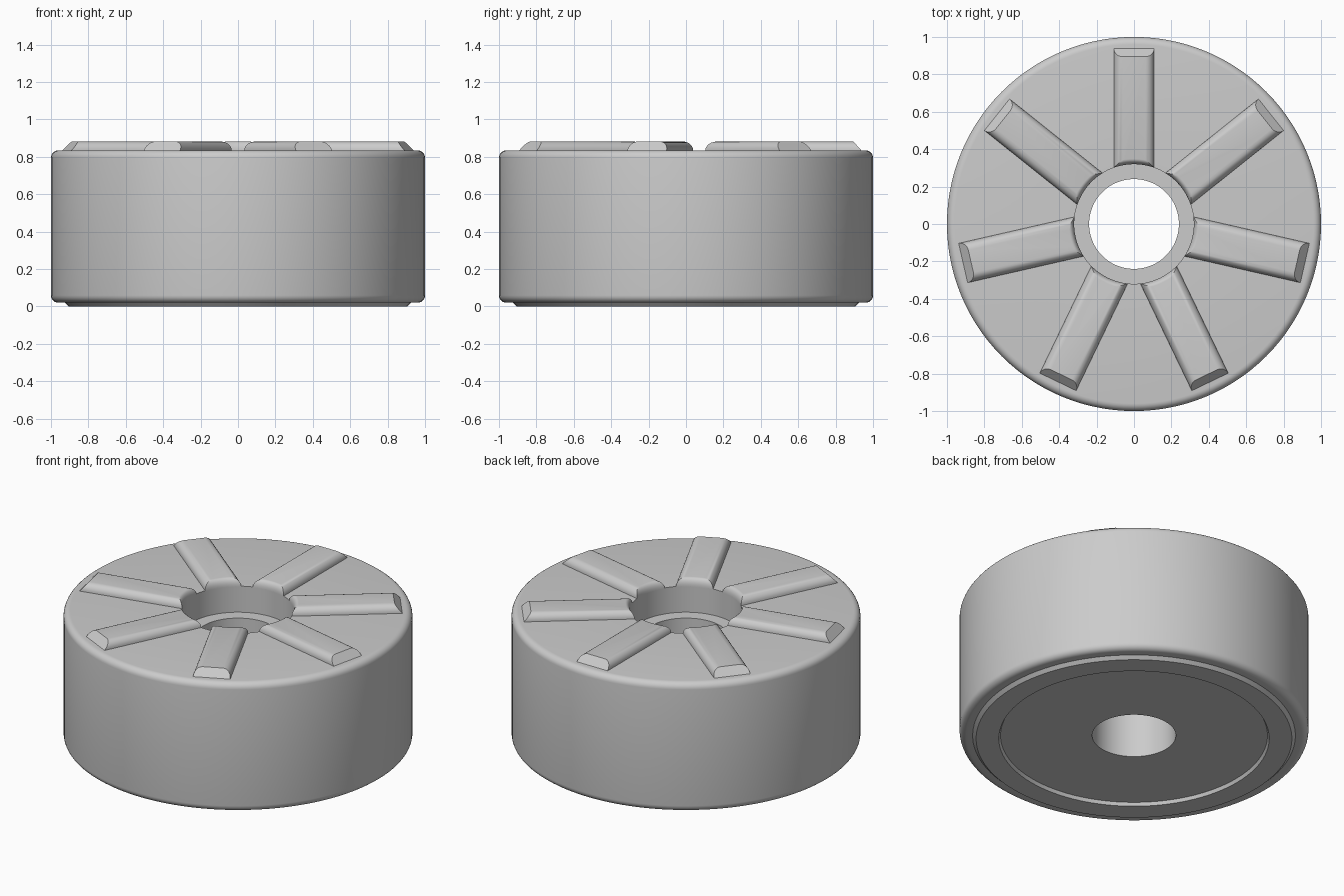
import bpy, bmesh, math
from mathutils import Matrix

cube = bpy.data.objects.get("Cube")
if cube:
    bpy.data.objects.remove(cube, do_unlink=True)

grey = bpy.data.materials.new("light_grey")
grey.use_nodes = True
grey.diffuse_color = (0.6, 0.6, 0.6, 1)
grey.node_tree.nodes["Principled BSDF"].inputs["Base Color"].default_value = (0.6, 0.6, 0.6, 1)

TOP, RIB_TOP = 0.835, 0.882
BORE, POCKET = 0.24, 0.32


def finish(bm, name):
    bmesh.ops.recalc_face_normals(bm, faces=bm.faces)
    mesh = bpy.data.meshes.new(name)
    bm.to_mesh(mesh)
    bm.free()
    mesh.materials.append(grey)
    obj = bpy.data.objects.new(name, mesh)
    bpy.context.collection.objects.link(obj)
    bpy.ops.object.select_all(action='DESELECT')
    obj.select_set(True)
    bpy.context.view_layer.objects.active = obj
    bpy.ops.object.shade_smooth_by_angle(angle=math.radians(30))
    return obj


def arc(cx, cz, r, start, end, steps=6):
    angles = [math.radians(start + (end - start) * i / steps) for i in range(steps + 1)]
    return [(cx + r * math.cos(a), cz + r * math.sin(a)) for a in angles]


# Ring body: stepped bore, rounded rims, raised foot ring underneath
fillet = 0.04
profile = [(BORE, 0.02), (0.765, 0.02), (0.775, 0), (0.905, 0), (0.925, 0.02)]
profile += arc(1 - fillet, 0.02 + fillet, fillet, -90, 0)
profile += arc(1 - fillet, TOP - fillet, fillet, 0, 90)
profile += [(POCKET, TOP), (POCKET, 0.67), (BORE, 0.67)]

SEGMENTS = 112
bm = bmesh.new()
rings = []
for i in range(SEGMENTS):
    a = math.tau * i / SEGMENTS
    rings.append([bm.verts.new((r * math.cos(a), r * math.sin(a), z)) for r, z in profile])
for i in range(SEGMENTS):
    here, after = rings[i], rings[(i + 1) % SEGMENTS]
    for j in range(len(profile)):
        k = (j + 1) % len(profile)
        bm.faces.new((here[j], after[j], after[k], here[k]))
finish(bm, "ring_body")


# Radial ribs: rounded sides, bevelled outer end, inner end following the pocket
def rib_outline(inset, height):
    half = 0.108 - inset
    inner = POCKET + inset * 0.6
    outer = 0.937 - 0.9 * height
    xs = [half * (1 - i / 4) for i in range(9)]
    return [(-half, outer), (half, outer)] + [(x, math.sqrt(inner ** 2 - x * x)) for x in xs]


def add_rib(index, count=7, steps=6):
    bm = bmesh.new()
    height = RIB_TOP - TOP
    levels = [(0, -0.005)]
    for i in range(steps + 1):
        a = math.pi / 2 * i / steps
        levels.append((height * (1 - math.cos(a)), height * math.sin(a)))
    loops = [[bm.verts.new((x, y, TOP + h)) for x, y in rib_outline(d, max(h, 0))]
             for d, h in levels]
    n = len(loops[0])
    for low, high in zip(loops, loops[1:]):
        for j in range(n):
            k = (j + 1) % n
            bm.faces.new((low[j], low[k], high[k], high[j]))
    bm.faces.new(loops[0])
    bm.faces.new(loops[-1])
    bm.transform(Matrix.Rotation(math.tau * index / count, 4, 'Z'))
    finish(bm, f"rib_{index + 1}")


for index in range(7):
    add_rib(index)
